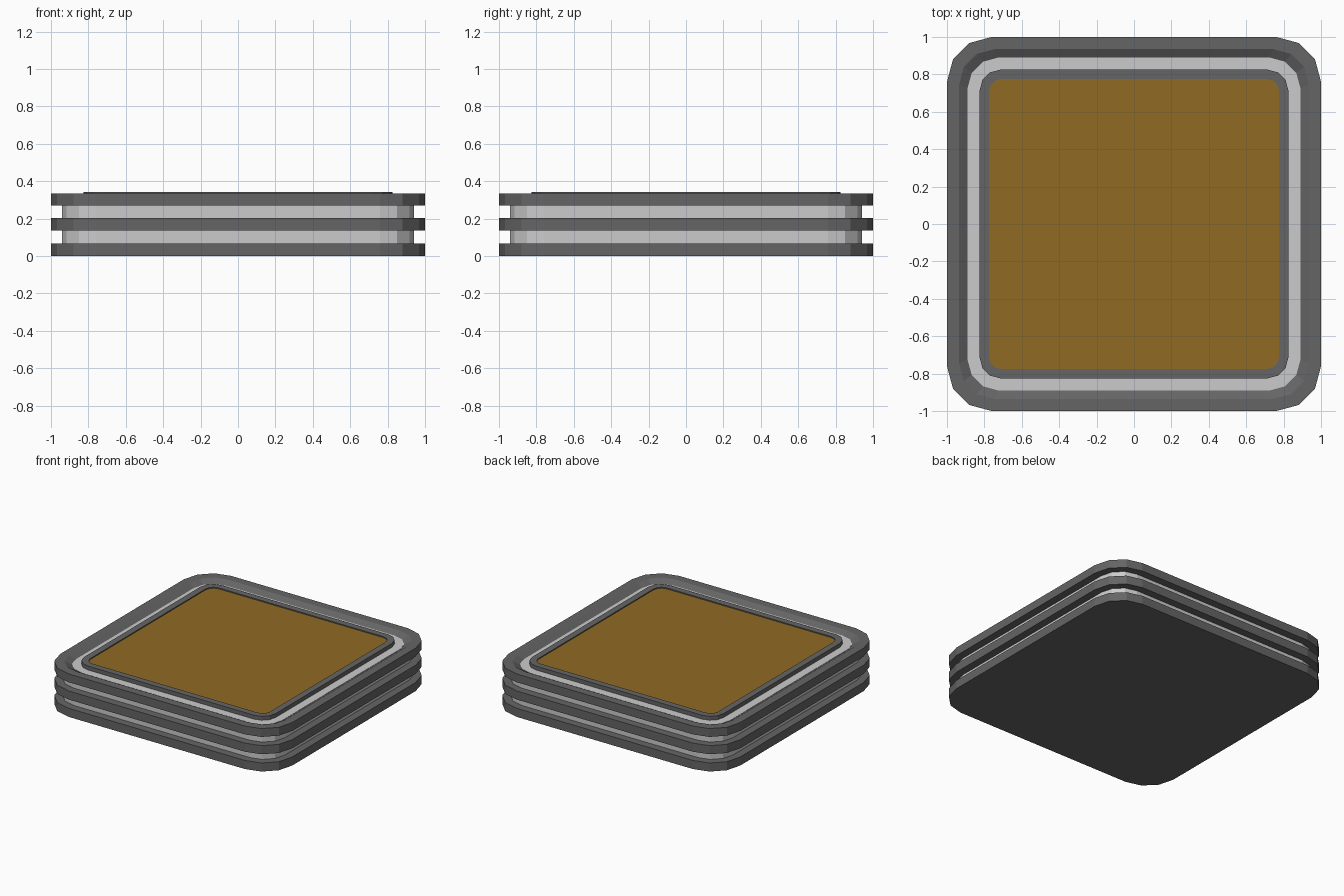
import bpy, bmesh
from math import sin, cos, radians

if "Cube" in bpy.data.objects:
    bpy.data.objects.remove(bpy.data.objects["Cube"])

def material(name, rgb):
    m = bpy.data.materials.new(name)
    m.diffuse_color = (*rgb, 1)
    m.use_nodes = True
    m.node_tree.nodes["Principled BSDF"].inputs["Base Color"].default_value = m.diffuse_color
    return m

dark = material("dark_grey", (0.13, 0.13, 0.13))
light = material("light_grey", (0.6, 0.6, 0.6))
brown = material("brown", (0.28, 0.147, 0.017))

def outline(half, radius, z):
    """Rounded square with three facets per corner."""
    c = half - radius
    pts = []
    for q in range(4):
        sx, sy = ((1, 1), (-1, 1), (-1, -1), (1, -1))[q]
        for i in range(4):
            a = radians(q * 90 + i * 30)
            pts.append((sx * c + radius * cos(a), sy * c + radius * sin(a), z))
    return pts

def stack(name, sections, mat):
    """Closed solid lofted through (half size, corner radius, z) sections."""
    bm = bmesh.new()
    loops = [[bm.verts.new(p) for p in outline(*s)] for s in sections]
    for a, b in zip(loops, loops[1:]):
        n = len(a)
        for i in range(n):
            j = (i + 1) % n
            bm.faces.new((a[i], a[j], b[j], b[i]))
    bm.faces.new(loops[0][::-1])
    bm.faces.new(loops[-1])
    mesh = bpy.data.meshes.new(name)
    bmesh.ops.recalc_face_normals(bm, faces=bm.faces)
    bm.to_mesh(mesh)
    bm.free()
    mesh.materials.append(mat)
    obj = bpy.data.objects.new(name, mesh)
    bpy.context.collection.objects.link(obj)
    return obj

# Lower dark plates and the light spacers above them
for name, z in (("bottom_plate", 0.0), ("middle_plate", 0.135)):
    stack(name, [(1, 0.24, z), (1, 0.24, z + 0.067)], dark)
for name, z in (("lower_spacer", 0.067), ("upper_spacer", 0.202)):
    stack(name, [(0.94, 0.18, z), (0.94, 0.18, z + 0.068)], light)

# Top plate with a bevelled recess
stack("top_plate", [(1, 0.24, 0.27), (1, 0.24, 0.335),
                    (0.935, 0.19, 0.335), (0.89, 0.165, 0.308)], dark)

# Light channel, raised dark frame and brown panel
stack("light_channel", [(0.89, 0.165, 0.29), (0.89, 0.165, 0.31)], light)
stack("panel_frame", [(0.825, 0.11, 0.30), (0.825, 0.11, 0.341),
                      (0.775, 0.065, 0.341), (0.775, 0.065, 0.330)], dark)
stack("brown_panel", [(0.775, 0.065, 0.32), (0.775, 0.065, 0.333)], brown)
